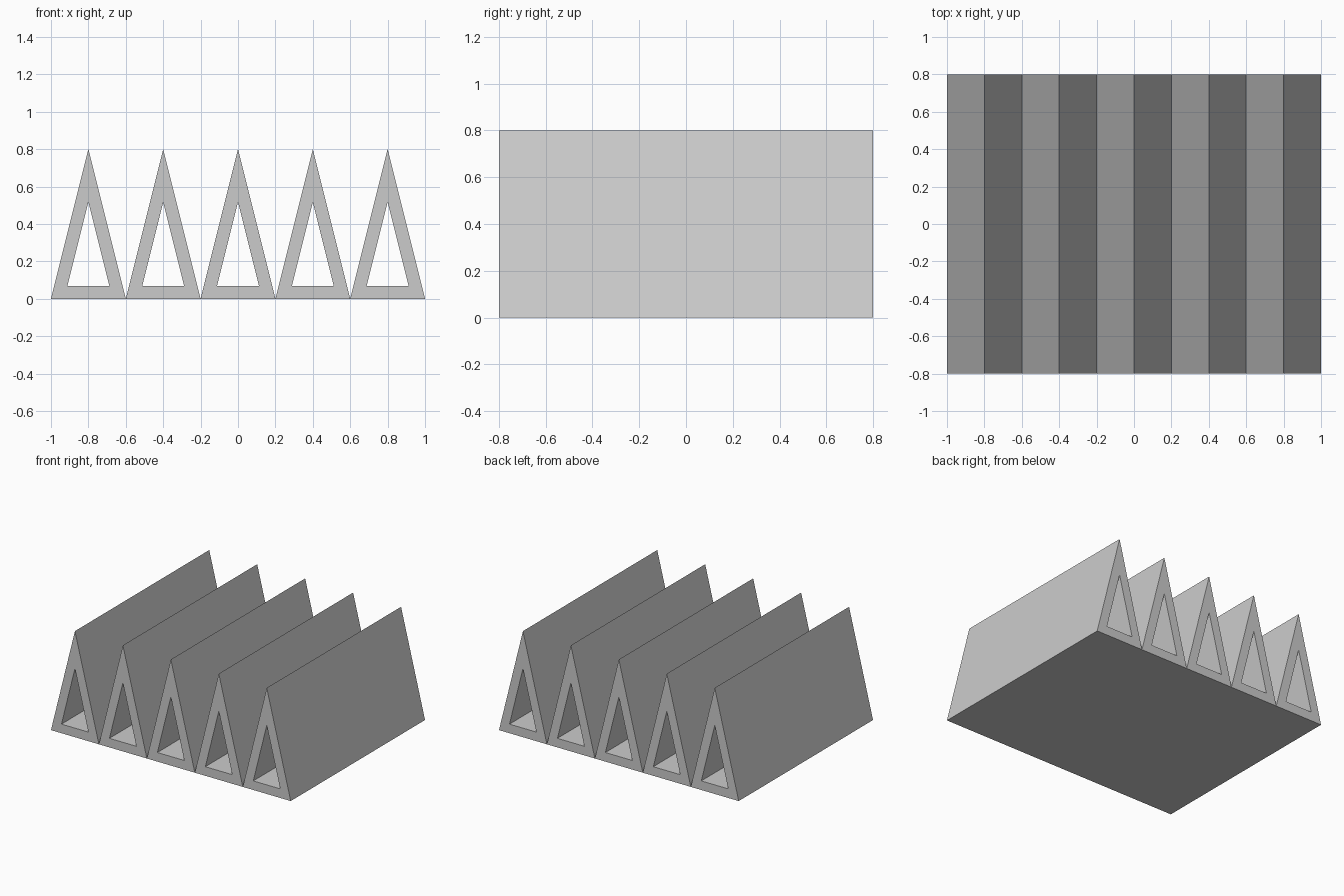
import bpy, math

if "Cube" in bpy.data.objects:
    bpy.data.objects.remove(bpy.data.objects["Cube"])

RIDGES, HALF_W, HEIGHT, HALF_D, WALL = 5, 0.2, 0.8, 0.8, 0.0685

# Outer triangle and the same triangle inset by an even wall thickness
half_apex = math.atan2(HALF_W, HEIGHT)
inner_top = HEIGHT - WALL / math.sin(half_apex)
inner_half = (inner_top - WALL) * HALF_W / HEIGHT
outer = [(-HALF_W, 0), (HALF_W, 0), (0, HEIGHT)]
inner = [(-inner_half, WALL), (inner_half, WALL), (0, inner_top)]


def hollow_prism_mesh():
    """Triangular tube along y: vertices 0-2 outer front, 3-5 inner front, +6 for back."""
    verts = [(x, y, z) for y in (-HALF_D, HALF_D) for x, z in outer + inner]
    faces = []
    for i in range(3):
        j = (i + 1) % 3
        faces += [
            (i, j, j + 3, i + 3),              # front frame
            (j + 6, i + 6, i + 9, j + 9),      # back frame
            (j, i, i + 6, j + 6),              # outer wall
            (i + 3, j + 3, j + 9, i + 9),      # inner wall
        ]
    mesh = bpy.data.meshes.new("hollow_ridge")
    mesh.from_pydata(verts, [], faces)
    mesh.update()
    return mesh


# Row of touching hollow ridges sharing one mesh
ridge_mesh = hollow_prism_mesh()
for n in range(RIDGES):
    ridge = bpy.data.objects.new(f"hollow_ridge_{n + 1}", ridge_mesh)
    ridge.location.x = (n - (RIDGES - 1) / 2) * 2 * HALF_W
    bpy.context.collection.objects.link(ridge)
